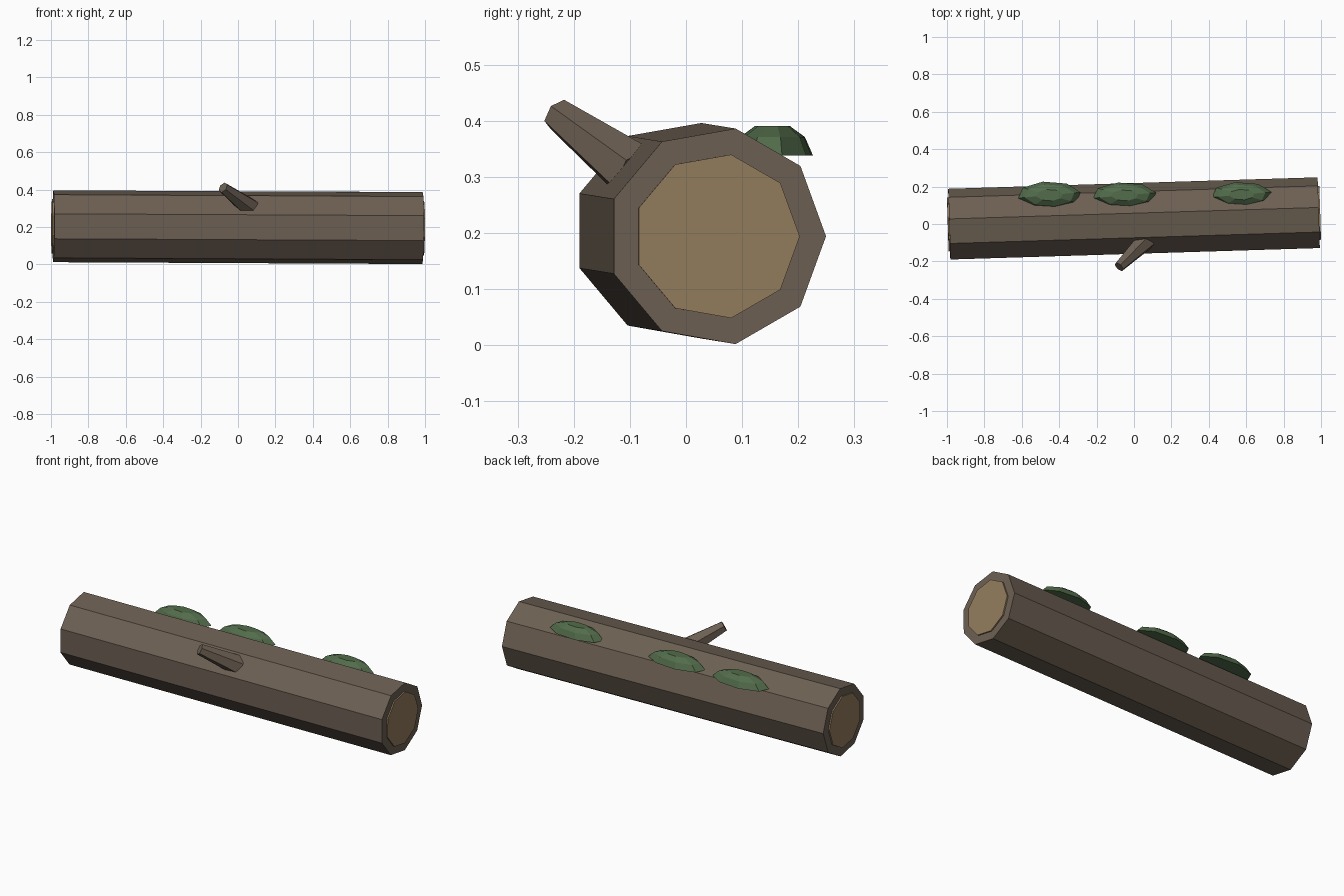
import bpy
import bmesh
from math import sin, cos, pi, radians
from mathutils import Vector

cube = bpy.data.objects.get("Cube")
if cube:
    bpy.data.objects.remove(cube)


def material(name, color):
    m = bpy.data.materials.new(name)
    m.use_nodes = True
    m.diffuse_color = (*color, 1)
    m.node_tree.nodes["Principled BSDF"].inputs["Base Color"].default_value = (*color, 1)
    return m


bark = material("bark brown", (0.15, 0.115, 0.085))
cut_wood = material("cut wood tan", (0.29, 0.2, 0.11))
moss = material("moss green", (0.085, 0.15, 0.07))


def loft(name, rings, mat):
    """Flat-faced solid through a list of vertex rings, capped at both ends."""
    bm = bmesh.new()
    loops = [[bm.verts.new(p) for p in ring] for ring in rings]
    for a, b in zip(loops, loops[1:]):
        for i in range(len(a)):
            j = (i + 1) % len(a)
            bm.faces.new((a[i], a[j], b[j], b[i]))
    bm.faces.new(loops[0][::-1])
    bm.faces.new(loops[-1])
    bmesh.ops.recalc_face_normals(bm, faces=bm.faces)
    mesh = bpy.data.meshes.new(name)
    bm.to_mesh(mesh)
    bm.free()
    mesh.materials.append(mat)
    obj = bpy.data.objects.new(name, mesh)
    bpy.context.collection.objects.link(obj)
    return obj


def rod(name, start, end, r0, r1, sides, mat):
    """Tapered prism between two points."""
    start, end = Vector(start), Vector(end)
    axis = (end - start).normalized()
    u = Vector((0, 1, 0))
    u = (u - axis * u.dot(axis)).normalized()
    v = axis.cross(u)
    angles = [2 * pi * i / sides for i in range(sides)]
    rings = [[c + r * (u * cos(a) + v * sin(a)) for a in angles]
             for c, r in ((start, r0), (end, r1))]
    return loft(name, rings, mat)


# Log trunk, lying along x with a slight skew
centre = Vector((0, 0.024, 0.199))
axis = Vector((1, 0.031, -0.005)).normalized()
half = 0.988
rod("log_trunk", centre - axis * half, centre + axis * half, 0.195, 0.195, 9, bark)

# Sawn wood discs, slightly proud of each end
for side, sign in (("left", 1), ("right", -1)):
    inner = centre + axis * sign * (half - 0.01)
    outer = centre + axis * sign * (half + 0.0075)
    rod(side + "_cut_end", inner, outer, 0.148, 0.148, 9, cut_wood)

# Broken branch stub
rod("branch_stub", (0.065, -0.085, 0.302), (-0.08, -0.229, 0.411), 0.055, 0.03, 6, bark)

# Moss clumps: stretched, flat-topped domes
profile = ((1, 0), (0.8, 0.033), (0.42, 0.053))
for n, (x, y, length, width) in enumerate(((-0.452, 0.154, 0.17, 0.074),
                                           (-0.05, 0.153, 0.172, 0.07),
                                           (0.576, 0.157, 0.162, 0.068))):
    rings = []
    for scale, height in profile:
        angles = [radians(12) + 2 * pi * i / 8 for i in range(8)]
        rings.append([(x + length * scale * cos(a), y + width * scale * sin(a),
                       0.338 + height) for a in angles])
    loft("moss_clump_%d" % (n + 1), rings, moss)
